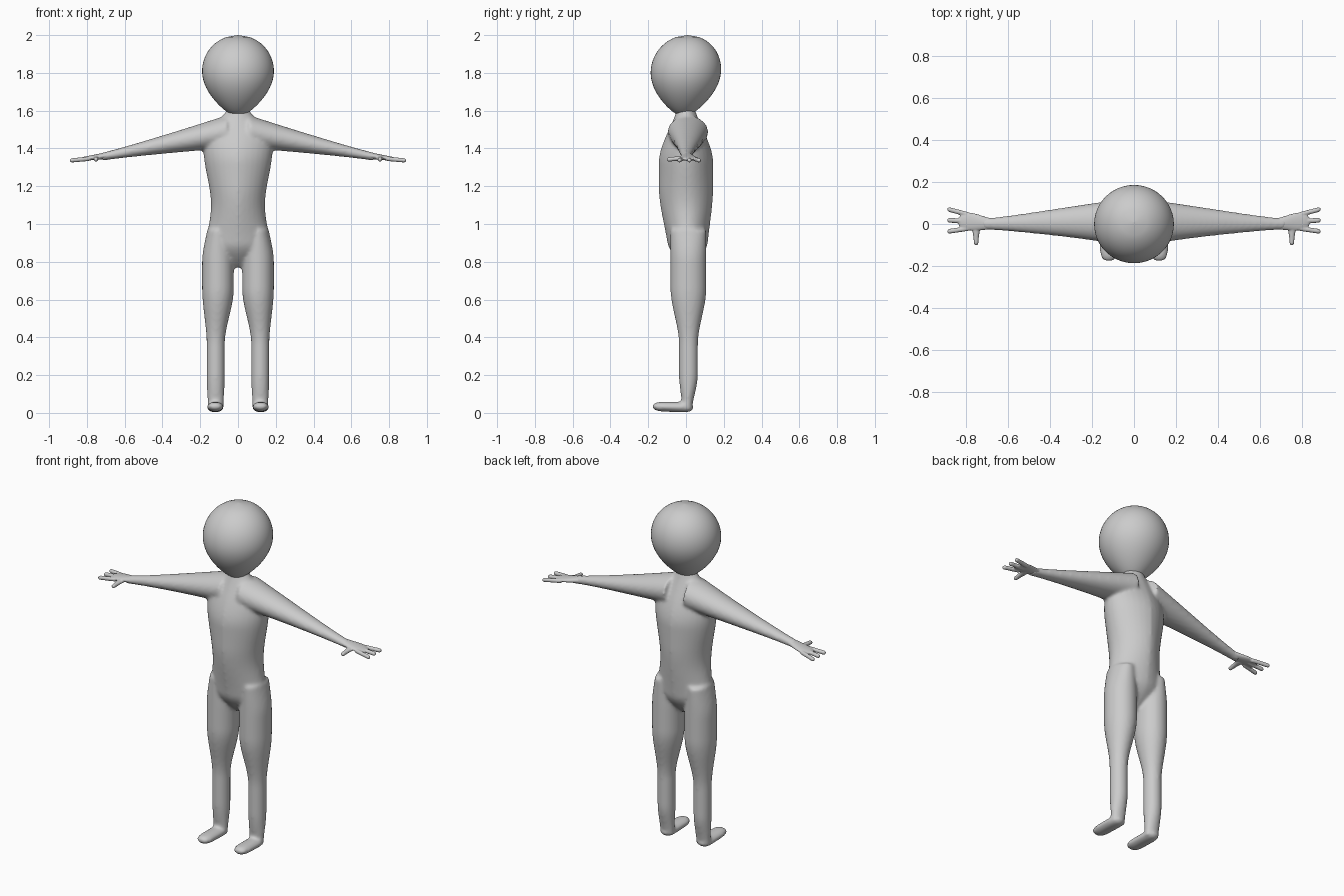
import bpy, bmesh, math

cube = bpy.data.objects.get("Cube")
if cube:
    bpy.data.objects.remove(cube)

grey = bpy.data.materials.new("soft_grey")
grey.use_nodes = True
GREY = (0.6, 0.6, 0.6, 1)
grey.diffuse_color = GREY
grey.node_tree.nodes["Principled BSDF"].inputs["Base Color"].default_value = GREY


def mix(start, end, t):
    return start + (end - start) * t


def ease(low, high, value):
    """Smooth ramp from zero at low to one at high."""
    t = min(max((value - low) / (high - low), 0), 1)
    return t * t * (3 - 2 * t)


def rounded(t, power):
    """Scale that closes both ends of a tube; a higher power is blunter."""
    return math.sqrt(max(1 - abs(2 * t - 1) ** power, 0))


def loft(bm, axis, start, end, shape, side=1, ridge=0, sides=32, steps=40):
    """Tube along an axis; shape(position, t) gives two centres and two radii."""
    rings = []
    for step in range(steps + 1):
        t = step / steps
        pos = mix(start, end, t)
        centre_u, centre_v, radius_u, radius_v = shape(pos, t)
        ring = []
        for k in range(sides):
            angle = math.tau * k / sides
            cosine = math.cos(angle)
            u = centre_u + max(radius_u, 0.001) * cosine
            v = centre_v + max(radius_v, 0.001) * math.sin(angle) * (1 - ridge * abs(cosine))
            x, y, z = {"x": (pos, u, v), "y": (u, pos, v), "z": (u, v, pos)}[axis]
            ring.append(bm.verts.new((x * side, y, z)))
        rings.append(ring)
    for low, high in zip(rings, rings[1:]):
        for k in range(sides):
            bm.faces.new((low[k - 1], low[k], high[k], high[k - 1]))
    bm.faces.new(rings[0])
    bm.faces.new(rings[-1])


def torso(z, t):
    width = 0.143 + 0.03 * ease(1.1, 0.85, z) + 0.04 * ease(1.1, 1.4, z)
    depth = 0.1 + 0.045 * ease(0.8, 1.2, z)
    neck_width = 1 - 0.7 * ease(1.46, 1.62, z)
    neck_depth = 1 - 0.75 * ease(1.32, 1.68, z)
    crotch = math.sqrt(ease(0.76, 0.9, z))
    back_shift = 0.01 * ease(1.2, 0.8, z)
    return 0, back_shift, width * neck_width * crotch, depth * neck_depth * crotch


def leg(z, t):
    thigh = ease(0.36, 0.66, z)
    shin = ease(0, 0.2, z)
    hip = ease(1.05, 0.8, z)
    return (mix(0.118, 0.106, thigh), mix(0.006, 0.013, shin),
            mix(0.042, 0.048, shin) + 0.036 * thigh * hip,
            mix(0.025, 0.05, shin) + 0.045 * thigh)


def foot(y, t):
    end = rounded(t, 5)
    return 0.12, mix(0.029, 0.034, t), 0.044 * end, mix(0.029, 0.025, t) * end


def arm(x, t):
    radius = 0.028 + 0.06 * max((0.7 - x) / 0.5, 0) ** 1.2
    return 0.01 * ease(0.8, 0.2, x), 1.5 - 0.2 * x, radius, radius * 0.8


def palm(x, t):
    spread = ease(0.66, 0.8, x)
    end = rounded(mix(0.5, 1, t), 8)
    return (mix(0, 0.012, spread), mix(1.368, 1.342, t),
            mix(0.026, 0.045, spread) * end, mix(0.019, 0.013, spread) * end)


def finger(root, tip):
    def shape(x, t):
        radius = 0.0115 * rounded(t, 12)
        return mix(root, tip, t), mix(1.346, 1.336, t), radius, radius
    return shape


def thumb(y, t):
    end = rounded(t, 10)
    return 0.752, mix(1.35, 1.341, t), mix(0.011, 0.026, (1 - t) ** 2) * end, 0.0115 * end


def head(z, t):
    half = 0.24 if z < 1.81 else 0.19
    height = (z - 1.81) / half
    round_part = math.sqrt(max(1 - height * height, 0))
    jaw = 1 - 0.35 * min(height, 0) ** 2
    radius = 0.19 * round_part * jaw
    return 0, 0.05 * (z - 1.82), radius, radius * 0.98


def finish(bm, name, voxel=0, soften=0):
    bmesh.ops.recalc_face_normals(bm, faces=bm.faces[:])
    mesh = bpy.data.meshes.new(name)
    bm.to_mesh(mesh)
    bm.free()
    mesh.materials.append(grey)
    mesh.polygons.foreach_set("use_smooth", [True] * len(mesh.polygons))
    part = bpy.data.objects.new(name, mesh)
    bpy.context.collection.objects.link(part)
    if voxel:
        blend = part.modifiers.new("blend", "REMESH")
        blend.mode = "VOXEL"
        blend.voxel_size = voxel
        blend.use_smooth_shade = True
        smooth = part.modifiers.new("soften", "SMOOTH")
        smooth.iterations = soften


# Body: torso with a soft centre ridge, legs, feet and arms blended together
bm = bmesh.new()
loft(bm, "z", 0.77, 1.62, torso, ridge=0.12)
for side in (1, -1):
    loft(bm, "z", 0.015, 0.97, leg, side)
    loft(bm, "y", 0.04, -0.18, foot, side)
    loft(bm, "x", 0.06, 0.72, arm, side)
finish(bm, "body", 0.009, 8)

# Hands with three fingers and a thumb
for name, side in (("left_hand", 1), ("right_hand", -1)):
    bm = bmesh.new()
    loft(bm, "x", 0.65, 0.84, palm, side)
    for root, tip in ((0.043, 0.071), (0.013, 0.018), (-0.02, -0.036)):
        loft(bm, "x", 0.78, 0.89, finger(root, tip), side)
    loft(bm, "y", 0, -0.102, thumb, side)
    finish(bm, name, 0.004, 3)

# Head
bm = bmesh.new()
loft(bm, "z", 1.572, 2, head, sides=48)
finish(bm, "head")
